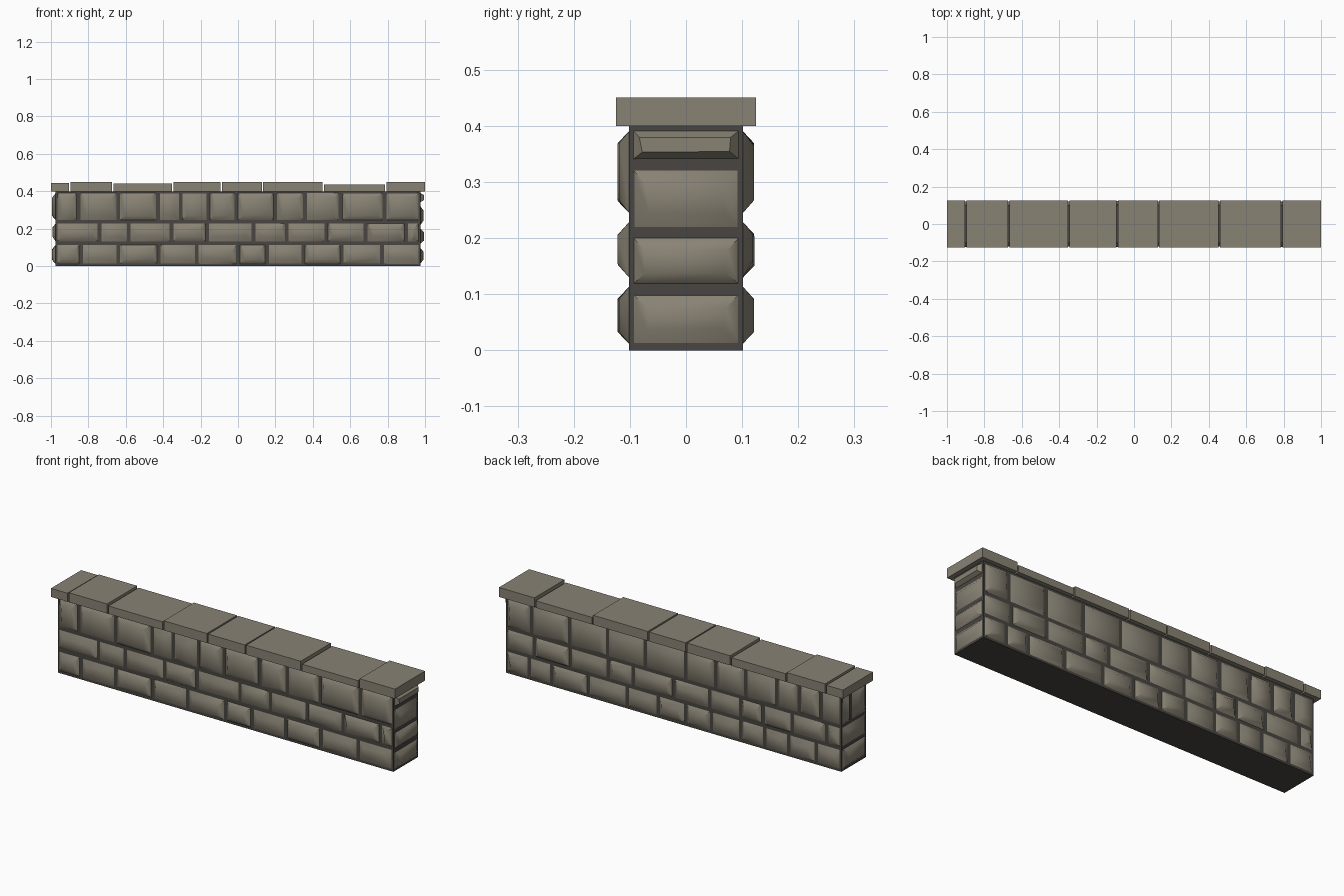
import bpy, bmesh, math, random
from mathutils import Matrix, Vector

random.seed(4)
if "Cube" in bpy.data.objects:
    bpy.data.objects.remove(bpy.data.objects["Cube"], do_unlink=True)


def make_material(name, rgb):
    mat = bpy.data.materials.new(name)
    mat.use_nodes = True
    mat.diffuse_color = (*rgb, 1)
    mat.node_tree.nodes["Principled BSDF"].inputs["Base Color"].default_value = (*rgb, 1)
    return mat


STONE = make_material("warm grey stone", (0.25, 0.225, 0.175))
MORTAR = make_material("dark mortar", (0.065, 0.06, 0.052))
HALF_X, HALF_Y, WALL_TOP = 0.975, 0.102, 0.4
GAP, BULGE = 0.007, 0.02


def finish(bm, name, mat, smooth=False):
    bmesh.ops.recalc_face_normals(bm, faces=bm.faces)
    mesh = bpy.data.meshes.new(name)
    bm.to_mesh(mesh)
    bm.free()
    mesh.materials.append(mat)
    obj = bpy.data.objects.new(name, mesh)
    bpy.context.collection.objects.link(obj)
    if smooth:
        bpy.ops.object.select_all(action="DESELECT")
        obj.select_set(True)
        bpy.context.view_layer.objects.active = obj
        bpy.ops.object.shade_smooth_by_angle(angle=math.radians(50))


def box(name, x0, x1, half_y, z0, z1, mat):
    bm = bmesh.new()
    size = Matrix.Diagonal((x1 - x0, 2 * half_y, z1 - z0, 1))
    place = Matrix.Translation(((x0 + x1) / 2, 0, (z0 + z1) / 2))
    bmesh.ops.create_cube(bm, size=1, matrix=place @ size)
    finish(bm, name, mat)


def add_stone(bm, frame, u0, u1, v0, v1):
    """Cushion-shaped stone: a rectangle tapering to a raised, uneven face."""
    def ring(inset, depth, jitter):
        verts = []
        for u, su, v, sv in ((u0, 1, v0, 1), (u1, -1, v0, 1), (u1, -1, v1, -1), (u0, 1, v1, -1)):
            a, b = (inset * random.uniform(1 - jitter, 1 + jitter) for _ in range(2))
            verts.append(bm.verts.new(frame @ Vector((u + su * a, v + sv * b, depth))))
        return verts
    base = ring(0, -0.002, 0)
    face = ring(min(0.028, (v1 - v0) * 0.28), BULGE * random.uniform(0.85, 1), 0.2)
    for i in range(4):
        j = (i + 1) % 4
        bm.faces.new((base[i], base[j], face[j], face[i]))
    bm.faces.new(face)


def lay_courses(name, turn, distance, half_width, heights, joints):
    """Lay rows of stones on one side of the wall, turned about z."""
    frame = (Matrix.Rotation(math.radians(turn), 4, "Z")
             @ Matrix.Translation((0, -distance, 0)) @ Matrix.Rotation(math.pi / 2, 4, "X"))
    for row, ((z0, z1), cuts) in enumerate(zip(heights, joints), 1):
        bm = bmesh.new()
        edges = [-half_width, *cuts, half_width]
        for a, b in zip(edges, edges[1:]):
            add_stone(bm, frame, a + GAP, b - GAP, z0, z1)
        finish(bm, f"{name}_course_{row}", STONE, smooth=True)


# Mortar core
box("mortar_core", -HALF_X, HALF_X, HALF_Y, 0, WALL_TOP, MORTAR)

# Stone courses on the long sides and the ends
long_rows = [(0.01, 0.115), (0.128, 0.23), (0.243, 0.392)]
end_rows = [(0.01, 0.1), (0.117, 0.202), (0.217, 0.323), (0.34, 0.392)]
front_joints = [
    (-0.84, -0.64, -0.425, -0.22, 0, 0.155, 0.35, 0.555, 0.77),
    (-0.74, -0.585, -0.355, -0.165, 0.083, 0.26, 0.473, 0.682, 0.9),
    (-0.853, -0.64, -0.428, -0.305, -0.158, -0.01, 0.198, 0.358, 0.548, 0.783),
]
back_joints = [
    (-0.84, -0.71, -0.495, -0.27, -0.09, 0.07, 0.22, 0.39, 0.53, 0.67, 0.83),
    (-0.81, -0.6, -0.38, -0.235, 0, 0.21, 0.39, 0.52, 0.69, 0.89),
    (-0.825, -0.605, -0.385, -0.165, 0.07, 0.245, 0.42, 0.6, 0.73, 0.857),
]
lay_courses("front", 0, HALF_Y, HALF_X, long_rows, front_joints)
lay_courses("back", 180, HALF_Y, HALF_X, long_rows, back_joints)
lay_courses("left_end", 90, HALF_X, HALF_Y, end_rows, [()] * 4)
lay_courses("right_end", -90, HALF_X, HALF_Y, long_rows, [(), (), (-0.025,)])

# Coping slabs of slightly different heights
cap_edges = [-1.004, -0.9, -0.67, -0.348, -0.09, 0.131, 0.456, 0.79, 1.004]
cap_tops = [0.445, 0.45, 0.442, 0.45, 0.449, 0.45, 0.437, 0.45]
for n, (a, b, top) in enumerate(zip(cap_edges, cap_edges[1:], cap_tops), 1):
    box(f"coping_slab_{n}", a + 0.004, b - 0.004, 0.125, WALL_TOP, top, STONE)
